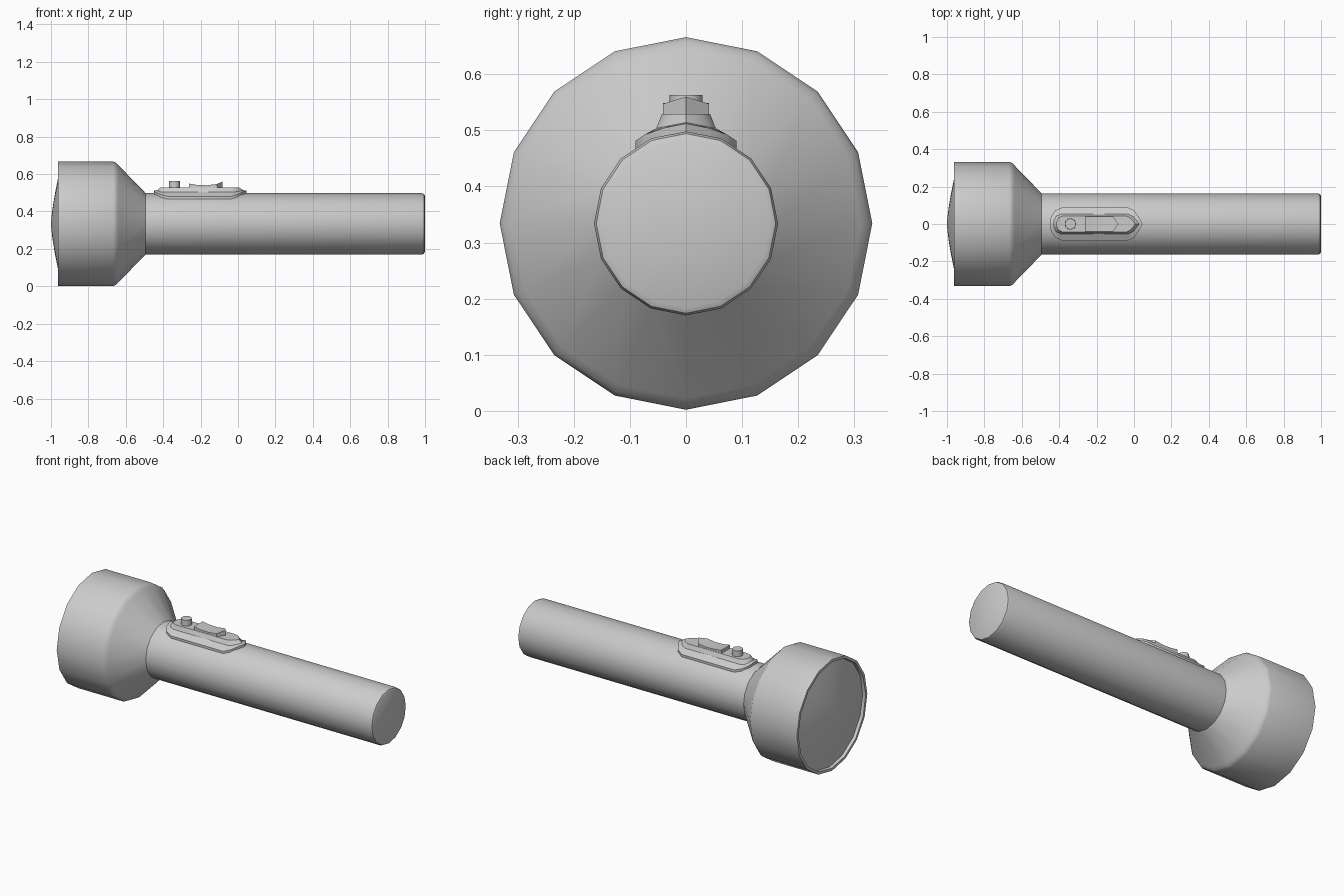
import bpy, bmesh
from math import cos, sin, tan, pi

if "Cube" in bpy.data.objects:
    bpy.data.objects.remove(bpy.data.objects["Cube"])

CZ = 0.334          # height of the torch axis
R_TUBE = 0.164
SIDES = 16


def finish(name, bm, angle=32):
    bmesh.ops.remove_doubles(bm, verts=bm.verts, dist=0.0004)
    bmesh.ops.recalc_face_normals(bm, faces=bm.faces)
    me = bpy.data.meshes.new(name)
    bm.to_mesh(me)
    bm.free()
    ob = bpy.data.objects.new(name, me)
    bpy.context.collection.objects.link(ob)
    bpy.ops.object.select_all(action='DESELECT')
    ob.select_set(True)
    bpy.context.view_layer.objects.active = ob
    bpy.ops.object.shade_smooth_by_angle(angle=angle * pi / 180)
    return ob


def revolve_x(name, profile, sides=SIDES):
    """Turn (x, radius) points around the torch axis."""
    bm = bmesh.new()
    rings = [[bm.verts.new((x, r * sin(2 * pi * i / sides), CZ + r * cos(2 * pi * i / sides)))
              for i in range(sides)] for x, r in profile]
    for a, b in zip(rings, rings[1:]):
        for i in range(sides):
            j = (i + 1) % sides
            bm.faces.new((a[i], a[j], b[j], b[i]))
    for ring in (rings[0], rings[-1]):
        bm.faces.new(ring)
    return finish(name, bm)


def loft(name, rings, angle=32):
    """Skin half outlines (x, y, z), mirrored across y, and cap the top."""
    bm = bmesh.new()
    loops = []
    for half in rings:
        left = [bm.verts.new(p) for p in half]
        right = [bm.verts.new((x, -y, z)) for x, y, z in half[1:-1]]
        loops.append((left, [left[0]] + right + [left[-1]]))
    for (la, ra), (lb, rb) in zip(loops, loops[1:]):
        for a, b in ((la, lb), (ra, rb)):
            for i in range(len(a) - 1):
                bm.faces.new((a[i], a[i + 1], b[i + 1], b[i]))
    for left, right in (loops[0], loops[-1]):
        for i in range(len(left) - 1):
            quad = dict.fromkeys((left[i], left[i + 1], right[i + 1], right[i]))
            bm.faces.new(list(quad))
    return finish(name, bm, angle)


def drape(y, lift):
    """Height of the faceted tube surface at y, plus a lift."""
    y = abs(y)
    a = pi / SIDES * 2
    y1, z1 = R_TUBE * sin(a), R_TUBE * cos(a)
    if y < y1:
        return CZ + R_TUBE - y * tan(a / 2) + lift
    return CZ + z1 - (y - y1) * tan(a * 1.5) + lift


# Flared head with a thin front rim
revolve_x("head", [(-0.94, 0.30), (-0.94, 0.314), (-0.963, 0.316), (-0.963, 0.332),
                   (-0.665, 0.332), (-0.65, 0.325), (-0.638, 0.312), (-0.493, 0.163)])

# Domed lens set inside the rim
revolve_x("lens", [(-0.935, 0.315), (-0.945, 0.314), (-0.963, 0.24), (-0.979, 0.16),
                   (-0.992, 0.08), (-1.0, 0.01)])

# Tube handle with a softened tail
revolve_x("tube", [(-0.51, R_TUBE), (0.983, R_TUBE), (0.994, 0.16), (0.999, 0.15)])

# Switch housing: draped flange and a raised boat-shaped platform
outer = [(-0.45, 0), (-0.444, 0.04), (-0.42, 0.073), (-0.38, 0.09),
         (-0.035, 0.09), (0.0, 0.073), (0.024, 0.04), (0.046, 0)]
inner = [(-0.43, 0), (-0.427, 0.022), (-0.416, 0.042), (-0.39, 0.053),
         (-0.03, 0.053), (-0.005, 0.04), (0.012, 0.022), (0.028, 0)]
top = [(-0.415, 0), (-0.412, 0.017), (-0.402, 0.034), (-0.38, 0.043),
       (-0.04, 0.043), (-0.02, 0.032), (-0.005, 0.018), (0.006, 0)]
loft("switch_housing", [
    [(x, y, drape(y, -0.02)) for x, y in outer],
    [(x, y, drape(y, 0.014)) for x, y in outer],
    [(x, y, drape(y, 0.016)) for x, y in inner],
    [(x, y, 0.529) for x, y in top]])

# Thumb slider with a dished top and a pointed, raised nose
slider = [(-0.262, 0, 0.549), (-0.262, 0.041, 0.549), (-0.22, 0.041, 0.542),
          (-0.165, 0.041, 0.54), (-0.112, 0.041, 0.547), (-0.083, 0, 0.56)]
loft("slider", [[(x, y, 0.52) for x, y, z in slider], slider])

# Round push button
bm = bmesh.new()
bmesh.ops.create_cone(bm, cap_ends=True, segments=16, radius1=0.03, radius2=0.029, depth=0.044)
bmesh.ops.translate(bm, verts=bm.verts, vec=(-0.34, 0, 0.541))
finish("button", bm)
